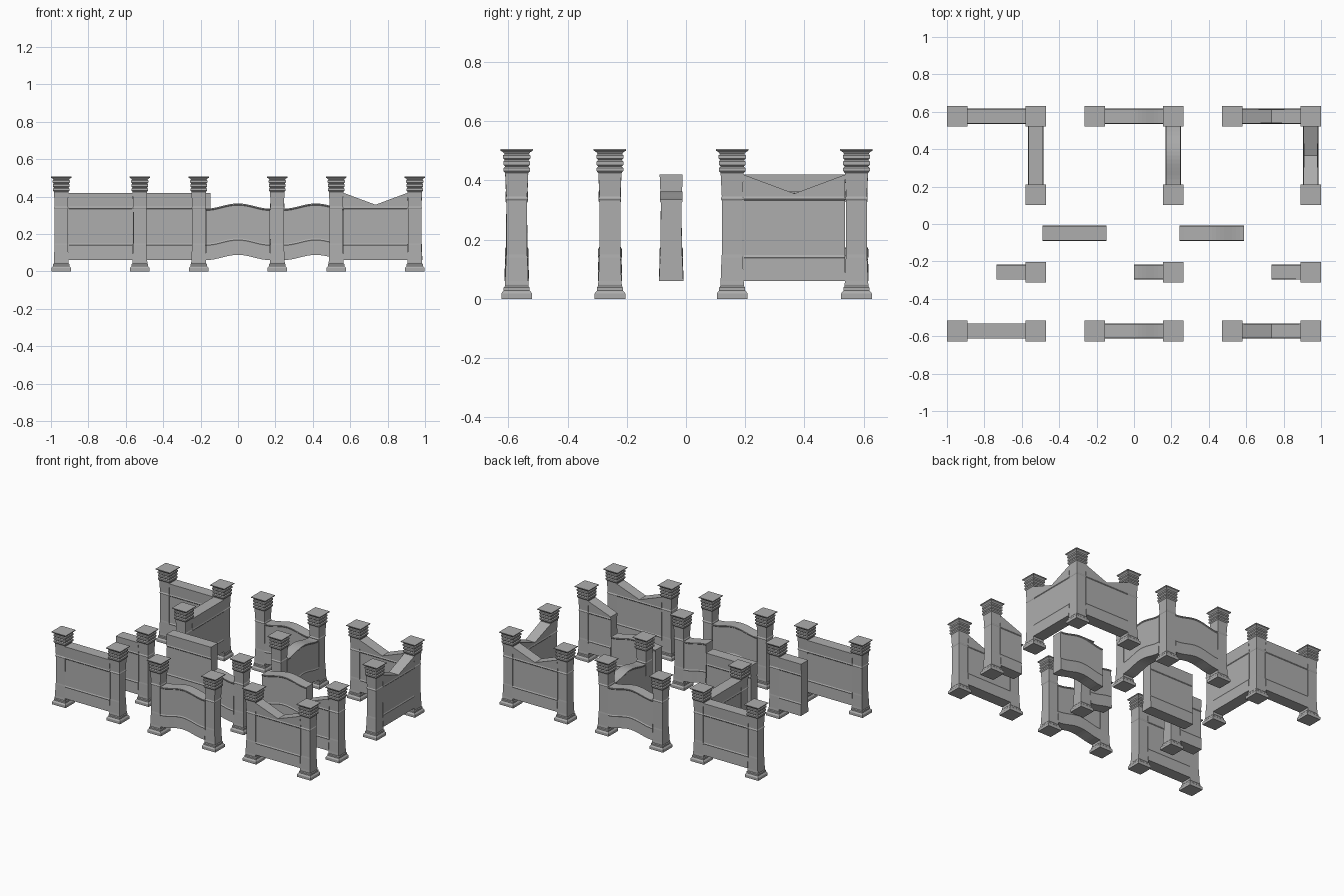
import bpy, bmesh, math

if "Cube" in bpy.data.objects:
    bpy.data.objects.remove(bpy.data.objects["Cube"])

stone = bpy.data.materials.new("grey_stone")
stone.diffuse_color = (0.42, 0.42, 0.42, 1)
stone.use_nodes = True
stone.node_tree.nodes["Principled BSDF"].inputs["Base Color"].default_value = stone.diffuse_color

PITCH = 0.735      # spacing of the three wall styles
SPAN = 0.42        # pillar centre to pillar centre
HALF = 0.172       # half length of a wall between pillar shafts

# Half width and height up a square pillar
PILLAR = [(.052, 0), (.052, .018), (.048, .024), (.044, .028), (.044, .038),
          (.040, .043), (.040, .05), (.039, .06), (.036, .14), (.035, .15),
          (.035, .332), (.038, .337), (.038, .341), (.035, .346), (.039, .425),
          (.045, .432), (.045, .442), (.039, .447), (.045, .453), (.045, .464),
          (.040, .469), (.046, .475), (.046, .485), (.041, .489), (.046, .496),
          (.055, .501), (.055, .506)]
# Half thickness and height up a wall
LOWER = [(.041, .06), (.038, .135), (.040, .140), (.036, .148), (.035, .325)]
TALL = LOWER + [(.035, .333), (.038, .337), (.038, .341), (.036, .346), (.039, .42)]
LOW = LOWER + [(.038, .329), (.038, .335)]


def finish(name, bm):
    bmesh.ops.recalc_face_normals(bm, faces=bm.faces)
    mesh = bpy.data.meshes.new(name)
    bm.to_mesh(mesh)
    bm.free()
    mesh.materials.append(stone)
    obj = bpy.data.objects.new(name, mesh)
    bpy.context.collection.objects.link(obj)
    return obj


def skin(name, rings):
    """Bridge closed rings of points and cap both ends."""
    bm = bmesh.new()
    loops = [[bm.verts.new(p) for p in ring] for ring in rings]
    n = len(loops[0])
    for a, b in zip(loops, loops[1:]):
        for i in range(n):
            j = (i + 1) % n
            bm.faces.new((a[i], a[j], b[j], b[i]))
    bm.faces.new(loops[0])
    bm.faces.new(loops[-1])
    return finish(name, bm)


def pillar(x, y):
    corners = [(-1, -1), (1, -1), (1, 1), (-1, 1)]
    obj = skin("pillar", [[(h * sx, h * sy, z) for sx, sy in corners]
                          for h, z in PILLAR])
    obj.location = (x, y, 0)


def wall(style, x, y, start=-1.0, turned=False):
    """Wall centred on x, y; start=0 builds only its right half."""
    steps = {"straight": 1, "wavy": 16, "notched": 2}[style]
    if start == 0:
        steps = max(1, steps // 2)
    rings = []
    for i in range(steps + 1):
        t = start + (1 - start) * i / steps
        side = list(LOW if style == "wavy" else TALL)
        if style == "wavy":        # whole section rises in the middle
            lift = 0.014 * (1 + math.cos(math.pi * t))
            side = [(h, z + lift) for h, z in side]
        elif style == "notched":   # only the top edge dips to a V
            side[-1] = (.0365 + .0025 * abs(t), .356 + .064 * abs(t))
        outline = [(h, z) for h, z in side] + [(-h, z) for h, z in reversed(side)]
        rings.append([(t * HALF, h, z) for h, z in outline])
    obj = skin(style + "_wall", rings)
    obj.location = (x, y, 0)
    if turned:
        obj.rotation_euler.z = math.pi / 2


BACK, CORNER, MIDDLE, SINGLE, FRONT = .576, .156, -.05, -.257, -.572

for col, style in enumerate(("straight", "wavy", "notched")):
    left = -.945 + PITCH * col
    right = left + SPAN
    centre = left + SPAN / 2
    # Corner piece: two walls and three pillars
    for px, py in ((left, BACK), (right, BACK), (right, CORNER)):
        pillar(px, py)
    wall(style, centre, BACK)
    wall(style, right, (BACK + CORNER) / 2, turned=True)
    # End piece: one pillar and half a wall
    pillar(right, SINGLE)
    wall(style, centre, SINGLE, start=0.0)
    # Full piece: two pillars and a wall
    pillar(left, FRONT)
    pillar(right, FRONT)
    wall(style, centre, FRONT)

# Loose wall panels without pillars
wall("straight", -.318, MIDDLE)
wall("wavy", .416, MIDDLE)
